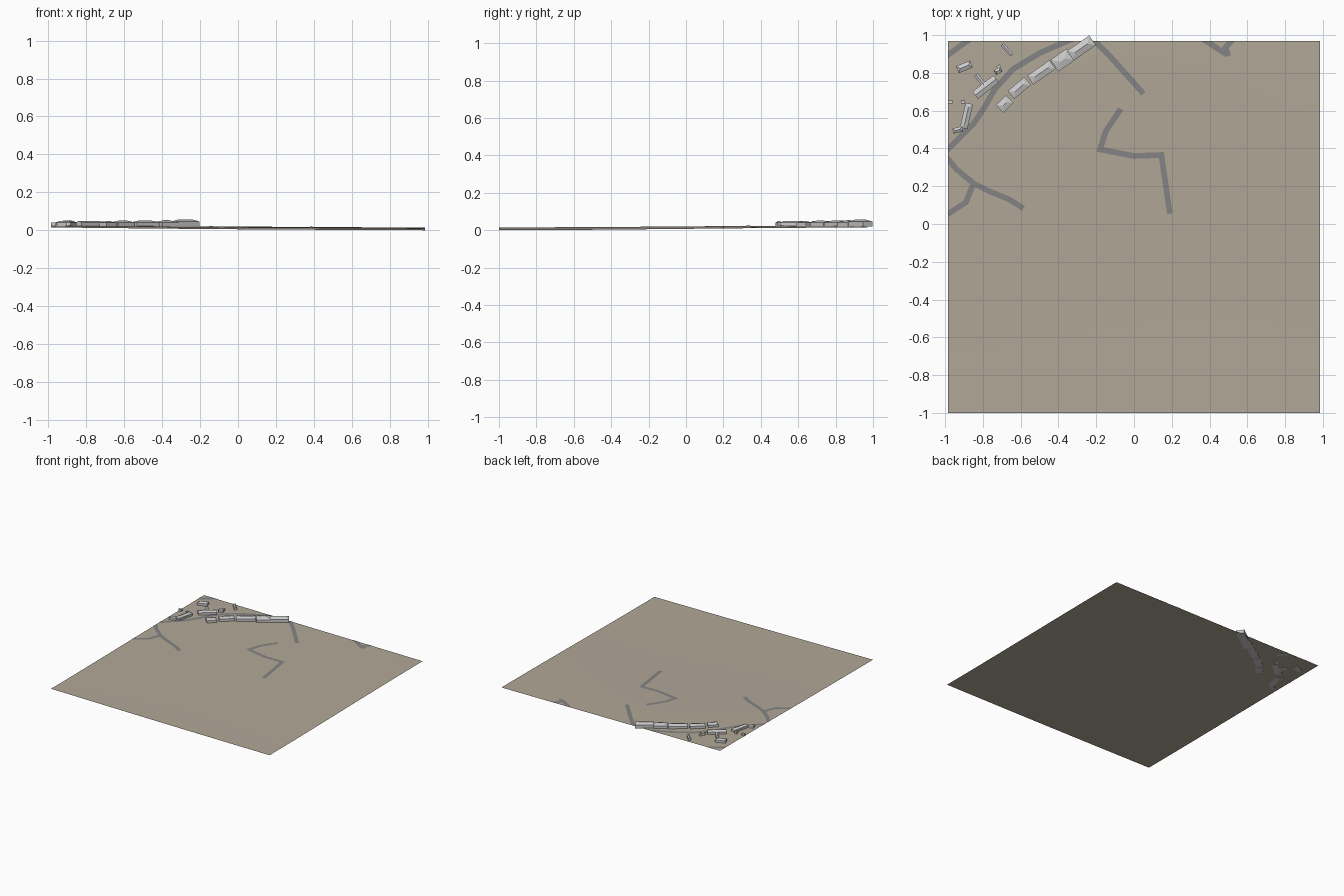
import bpy, bmesh, math
from mathutils import Vector

if "Cube" in bpy.data.objects:
    bpy.data.objects.remove(bpy.data.objects["Cube"])

X0, X1, Y0, Y1 = -0.985, 0.985, -1.0, 0.97


def ground(x, y):
    u = min(max((x - X0) / (X1 - X0), 0), 1)
    v = min(max((y - Y0) / (Y1 - Y0), 0), 1)
    front = 0.019 * (1 - u) + 0.004 * u
    back = 0.029 * (1 - u) + 0.018 * u
    s = v * v * (3 - 2 * v)
    return front * (1 - s) + back * s - 0.004 * math.sin(math.pi * u) * (1 - v) * v * 2 - 0.004 * (1 - v) * math.sin(math.pi * u)*0.5


def material(name, col):
    m = bpy.data.materials.new(name)
    m.diffuse_color = (*col, 1)
    m.use_nodes = True
    m.node_tree.nodes["Principled BSDF"].inputs["Base Color"].default_value = m.diffuse_color
    return m


def finish(bm, name, mat=None):
    me = bpy.data.meshes.new(name)
    bm.to_mesh(me)
    bm.free()
    ob = bpy.data.objects.new(name, me)
    bpy.context.collection.objects.link(ob)
    if mat:
        me.materials.append(mat)
    return ob


earth = material("earth", (0.44, 0.39, 0.31))
asphalt = material("asphalt", (0.23, 0.23, 0.23))

# Terrain sheet, lowest point resting on z = 0
bm = bmesh.new()
bmesh.ops.create_grid(bm, x_segments=32, y_segments=32, size=1)
for v in bm.verts:
    v.co.x = X0 + (v.co.x + 1) / 2 * (X1 - X0)
    v.co.y = Y0 + (v.co.y + 1) / 2 * (Y1 - Y0)
    v.co.z = ground(v.co.x, v.co.y)
low = min(v.co.z for v in bm.verts)
for v in bm.verts:
    v.co.z -= low
terrain = finish(bm, "terrain", earth)
for p in terrain.data.polygons:
    p.use_smooth = True


def road(name, pts, width=0.03):
    # Mitred ribbon draped over the ground and trimmed at the terrain edge
    pts = [Vector(p) for p in pts]
    side = []
    for i, p in enumerate(pts):
        a = (p - pts[i - 1]).normalized() if i else None
        b = (pts[i + 1] - p).normalized() if i < len(pts) - 1 else None
        t = ((a or b) + (b or a)).normalized()
        n = Vector((-t.y, t.x))
        ref = a or b
        side.append(n * (width / 2 / max(0.6, t.dot(ref))))
    bm = bmesh.new()
    rows = []
    for i in range(len(pts) - 1):
        k = max(1, int((pts[i + 1] - pts[i]).length / 0.04))
        for j in range(k + (i == len(pts) - 2)):
            c = pts[i].lerp(pts[i + 1], j / k)
            s = side[i].lerp(side[i + 1], j / k)
            rows.append([bm.verts.new((*(c + s), 0)), bm.verts.new((*(c - s), 0))])
    for r, q in zip(rows, rows[1:]):
        bm.faces.new((r[0], r[1], q[1], q[0]))
    for co, no in (((X0, 0, 0), (-1, 0, 0)), ((0, Y1, 0), (0, 1, 0))):
        bmesh.ops.bisect_plane(bm, geom=bm.verts[:] + bm.edges[:] + bm.faces[:],
                               plane_co=co, plane_no=no, clear_outer=True)
    for v in bm.verts:
        v.co.z = ground(v.co.x, v.co.y) - low + 0.0012
    finish(bm, name, asphalt)


road("main_road", [(-1.02, 0.36), (-0.95, 0.43), (-0.85, 0.53), (-0.79, 0.62), (-0.74, 0.71),
                   (-0.64, 0.82), (-0.5, 0.905), (-0.36, 0.965), (-0.31, 0.985)])
road("corner_road", [(-1.02, 0.87), (-0.86, 0.985)])
road("back_lane", [(-0.23, 0.99), (-0.12, 0.88), (0.05, 0.69)])
road("winding_path", [(-0.07, 0.61), (-0.15, 0.49), (-0.18, 0.395), (0, 0.36),
                      (0.145, 0.365), (0.19, 0.055)])
road("west_lane", [(-1.02, 0.385), (-0.94, 0.29), (-0.85, 0.215), (-0.77, 0.175),
                   (-0.66, 0.13), (-0.585, 0.083)])
road("west_branch", [(-1.02, 0.03), (-0.89, 0.115), (-0.85, 0.215)])
road("north_path", [(0.35, 0.99), (0.44, 0.93), (0.495, 0.895)])
road("north_spur", [(0.5, 0.89), (0.485, 0.935), (0.53, 0.985)])


def house(name, x, y, length, width, angle, wall=0.02, roof=0.009, hip=0.5):
    # Box walls with a ridge roof; hip pulls the ridge ends inward
    z = ground(x, y) - low - 0.002
    L, W = length / 2, width / 2
    c, s = math.cos(math.radians(angle)), math.sin(math.radians(angle))
    bm = bmesh.new()

    def vert(a, b, h):
        return bm.verts.new((x + a * c - b * s, y + a * s + b * c, z + h))

    corners = [(-L, -W), (L, -W), (L, W), (-L, W)]
    bot = [vert(a, b, 0) for a, b in corners]
    top = [vert(a, b, wall) for a, b in corners]
    bm.faces.new(bot[::-1])
    for i in range(4):
        j = (i + 1) % 4
        bm.faces.new((bot[i], bot[j], top[j], top[i]))
    if roof:
        r0, r1 = (vert(k * (L - W * 2 * hip), 0, wall + roof) for k in (-1, 1))
        bm.faces.new((top[0], top[1], r1, r0))
        bm.faces.new((top[2], top[3], r0, r1))
        bm.faces.new((top[1], top[2], r1))
        bm.faces.new((top[3], top[0], r0))
    else:
        bm.faces.new(top)
    finish(bm, name)


# Terrace along the main road
house("terrace_1", -0.685, 0.635, 0.075, 0.055, 45)
house("terrace_2", -0.607, 0.72, 0.115, 0.055, 40, 0.022)
house("terrace_3", -0.49, 0.803, 0.145, 0.057, 35, 0.022)
house("terrace_4", -0.378, 0.868, 0.105, 0.075, 35, 0.023, 0.011)
house("terrace_5", -0.278, 0.932, 0.142, 0.062, 35, 0.027, 0.012)
# Houses on the far side
house("detached_house", -0.898, 0.832, 0.08, 0.04, 22, hip=0.4)
house("narrow_house", -0.672, 0.922, 0.075, 0.02, -48, 0.018, 0.005, 0)
house("cottage", -0.72, 0.81, 0.035, 0.028, 30, roof=0.006, hip=0.3)
house("cottage_annex", -0.715, 0.832, 0.02, 0.018, 30, 0.016, 0)
house("hall", -0.785, 0.725, 0.14, 0.048, 38, hip=0)
house("hall_wing", -0.815, 0.763, 0.07, 0.024, -52, 0.018, 0.005, 0)
house("long_house", -0.887, 0.572, 0.135, 0.04, 77)
house("low_house", -0.933, 0.498, 0.052, 0.028, 15, roof=0.007)
for i, (x, w) in enumerate(((-0.973, 0.024), (-0.905, 0.02))):
    house(f"shed_{i + 1}", x, 0.647, w, 0.016, 0, 0.018, 0)
